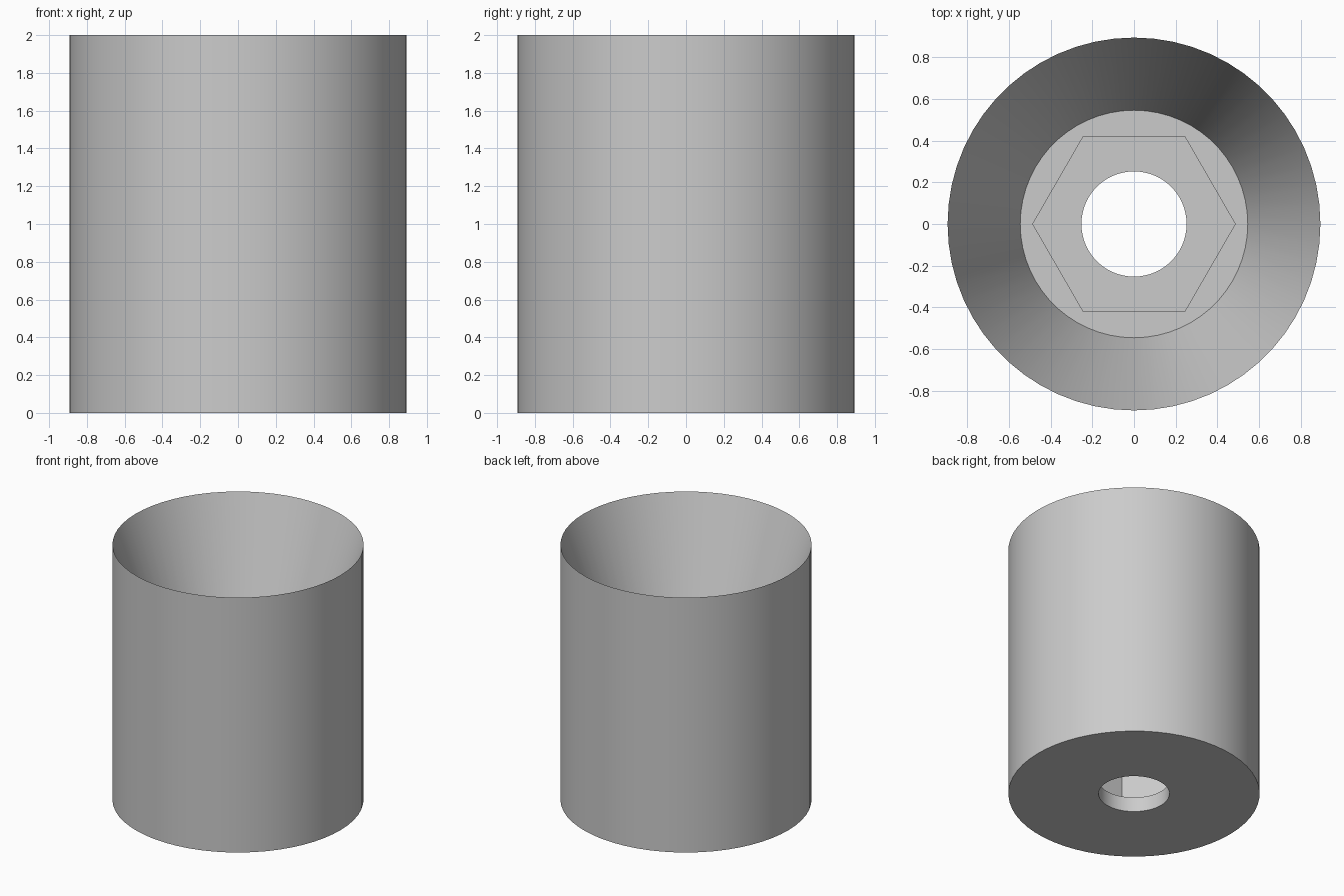
import bpy, bmesh, math

if "Cube" in bpy.data.objects:
    bpy.data.objects.remove(bpy.data.objects["Cube"])

SEG = 60  # divisible by six so the hex corners fall on ring points


def circle(r):
    return lambda a: r


def hexagon(r):
    # radius of a hexagon outline with a corner on +x
    apothem = r * math.cos(math.pi / 6)
    return lambda a: apothem / math.cos(a % (math.pi / 3) - math.pi / 6)


# closed section: outer wall, funnel, ledge, hex pocket, pocket floor, bore
section = [
    (circle(0.893), 0.0),
    (circle(0.893), 2.0),
    (circle(0.545), 1.0),
    (hexagon(0.485), 1.0),
    (hexagon(0.485), 0.115),
    (circle(0.252), 0.115),
    (circle(0.252), 0.0),
]

bm = bmesh.new()
rings = []
for radius, z in section:
    ring = []
    for i in range(SEG):
        a = 2 * math.pi * i / SEG
        r = radius(a)
        ring.append(bm.verts.new((r * math.cos(a), r * math.sin(a), z)))
    rings.append(ring)

# loft each ring to the next, and the last back to the first
for k, lower in enumerate(rings):
    upper = rings[(k + 1) % len(rings)]
    for i in range(SEG):
        j = (i + 1) % SEG
        bm.faces.new((lower[i], lower[j], upper[j], upper[i]))
bmesh.ops.recalc_face_normals(bm, faces=bm.faces)

mesh = bpy.data.meshes.new("funnel_sleeve")
bm.to_mesh(mesh)
bm.free()
sleeve = bpy.data.objects.new("funnel_sleeve", mesh)
bpy.context.collection.objects.link(sleeve)

# plain grey
grey = bpy.data.materials.new("light_grey")
grey.diffuse_color = (0.6, 0.6, 0.6, 1.0)
grey.use_nodes = True
grey.node_tree.nodes["Principled BSDF"].inputs["Base Color"].default_value = grey.diffuse_color
mesh.materials.append(grey)

# smooth round walls with sharp rims and hex corners
bpy.context.view_layer.objects.active = sleeve
sleeve.select_set(True)
bpy.ops.object.shade_smooth_by_angle(angle=math.radians(20))
